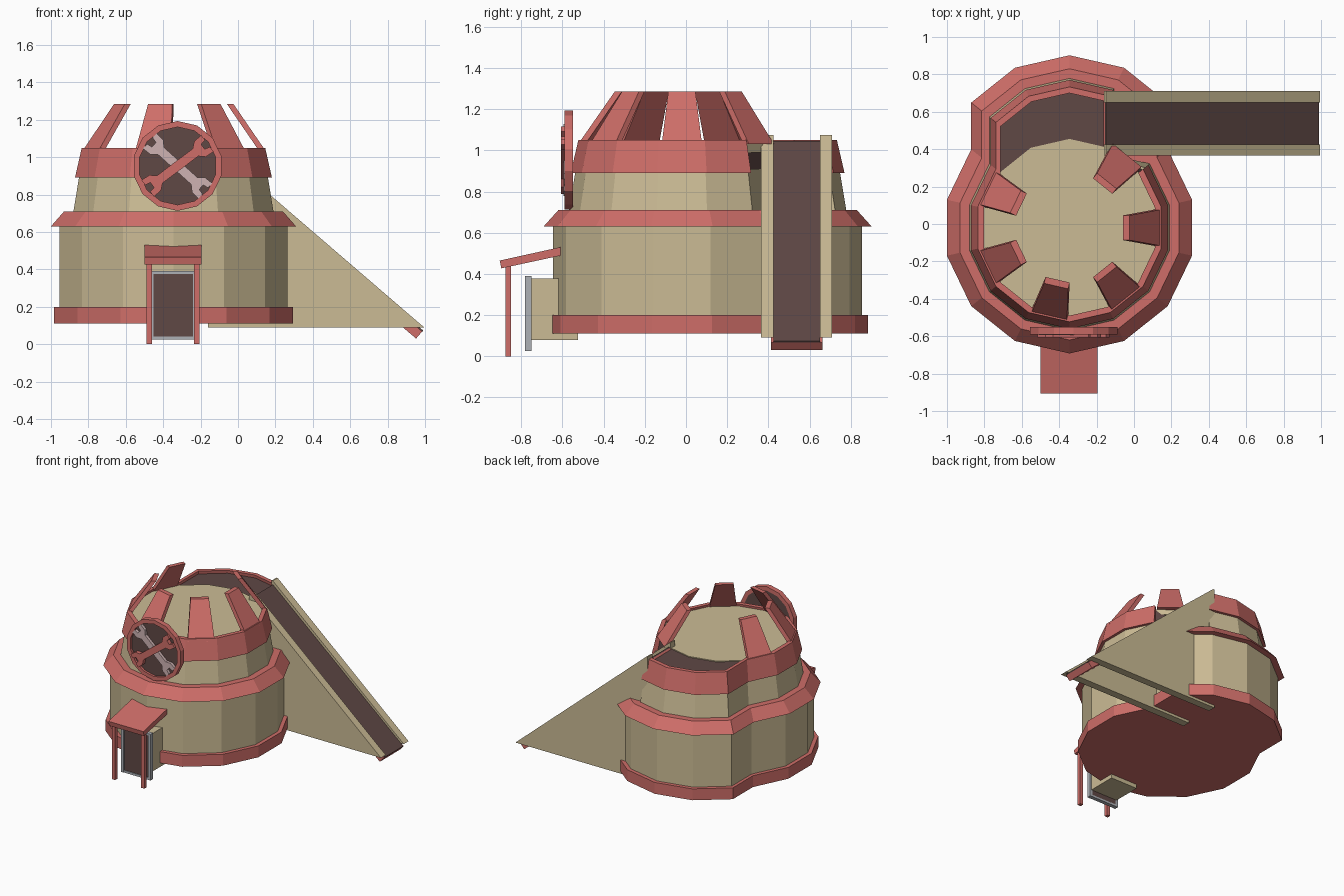
import bpy, bmesh
from math import sin, cos, pi, radians
from mathutils import Vector, Matrix

if "Cube" in bpy.data.objects:
    bpy.data.objects.remove(bpy.data.objects["Cube"])

CX, CY, SHIFT, N = -0.345, -0.02, 0.25, 14


def material(name, c):
    m = bpy.data.materials.new(name)
    m.diffuse_color = (*c, 1)
    m.use_nodes = True
    m.node_tree.nodes["Principled BSDF"].inputs["Base Color"].default_value = m.diffuse_color
    return m


RED = material("red_clay", (0.62, 0.155, 0.14))
TAN = material("sandstone", (0.60, 0.50, 0.30))
DARK = material("dark_wood", (0.115, 0.065, 0.06))
GREY = material("grey_metal", (0.42, 0.44, 0.47))
PALE = material("pale_bone", (0.62, 0.45, 0.45))


def loft(name, sections, mat, wrap=False):
    """Skin equal-sized closed sections; cap both ends unless wrapped."""
    bm = bmesh.new()
    rows = [[bm.verts.new(p) for p in s] for s in sections]
    n = len(rows[0])
    pairs = list(zip(rows, rows[1:])) + ([(rows[-1], rows[0])] if wrap else [])
    for a, b in pairs:
        for i in range(n):
            j = (i + 1) % n
            bm.faces.new((a[i], a[j], b[j], b[i]))
    if not wrap:
        bm.faces.new(rows[0])
        bm.faces.new(rows[-1])
    bmesh.ops.recalc_face_normals(bm, faces=bm.faces)
    me = bpy.data.meshes.new(name)
    bm.to_mesh(me)
    bm.free()
    me.materials.append(mat)
    ob = bpy.data.objects.new(name, me)
    bpy.context.collection.objects.link(ob)
    return ob


def box(name, x, y, z, mat):
    return loft(name, [[(x[0], y[0], h), (x[1], y[0], h), (x[1], y[1], h), (x[0], y[1], h)] for h in z], mat)


def prism_y(name, xz, y0, y1, mat):
    return loft(name, [[(x, y, z) for x, z in xz] for y in (y0, y1)], mat)


def corner(k, r, z, shift=0):
    a = -pi / 2 + k * 2 * pi / N
    return (CX + r * cos(a), CY + r * sin(a) + shift, z)


def lower(r, z):
    """Round plan with its back stretched backwards."""
    return ([corner(k, r, z, SHIFT) for k in range(5, 10)]
            + [corner(k, r, z) for k in range(9, N + 6)])


def upper_path(r, z):
    """Same plan, open where the ramp arrives."""
    return ([corner(k, r, z, SHIFT) for k in range(6, 10)]
            + [corner(k, r, z) for k in range(9, N + 6)])


def upper(r, z):
    return upper_path(r, z) + [(-0.14, 0.37, z)]


# Tower body
loft("base_band", [lower(0.655, 0.11), lower(0.655, 0.2)], RED)
loft("lower_wall", [lower(0.625, 0.19), lower(0.625, 0.64)], TAN)
loft("eave", [lower(0.672, 0.63), lower(0.60, 0.71)], RED)
loft("upper_wall", [upper(0.55, 0.70), upper(0.515, 0.91)], TAN)
loft("walkway_floor", [upper(0.50, 0.90), upper(0.475, 1.025)], DARK)
loft("roof_floor", [[corner(k, 0.475, z) for k in range(N)] for z in (0.99, 1.032)], TAN)

# Parapet ring, open at the ramp
profile = [(0.54, 0.89), (0.503, 1.05), (0.47, 1.05), (0.50, 0.89)]
loft("parapet", list(zip(*[upper_path(r, z) for r, z in profile])), RED)

# Roof slabs leaning inwards
for i in range(7):
    if i == 2:
        continue
    rot = Matrix.Translation((CX, CY, 0)) @ Matrix.Rotation(i * 2 * pi / 7, 4, 'Z')
    secs = []
    for r0, r1, w, z in ((0.46, 0.495, 0.098, 1.03), (0.285, 0.32, 0.066, 1.285)):
        secs.append([rot @ Vector(p) for p in ((r0, -w, z), (r1, -w, z), (r1, w, z), (r0, w, z))])
    loft(f"roof_slab_{i}", secs, RED)

# Round sign
SX, SZ = -0.323, 0.953


def disc(r, y):
    return [(SX + r * sin(k * 2 * pi / N), y, SZ + r * cos(k * 2 * pi / N)) for k in range(N)]


loft("sign_rim", [disc(0.24, -0.55), disc(0.24, -0.59), disc(0.208, -0.59), disc(0.208, -0.55)], RED, True)
loft("sign_panel", [disc(0.215, -0.553), disc(0.215, -0.572)], DARK)
for name, ang, y0, y1, mat in (("cross_bar_back", -42, -0.594, -0.57, PALE),
                               ("cross_bar_front", 37, -0.606, -0.575, RED)):
    end = [(0.12, 0.025), (0.15, 0.052), (0.20, 0.055), (0.20, 0.022), (0.17, 0.016)]
    right = end + [(x, -z) for x, z in reversed(end)]
    pts = right + [(-x, -z) for x, z in right]
    c, s = cos(radians(ang)), sin(radians(ang))
    prism_y(name, [(SX + x * c - z * s, SZ + x * s + z * c) for x, z in pts], y0, y1, mat)

# Porch and doorway
DX = -0.347
loft("porch_roof", [[(x, -0.905, 0.465), (x, -0.61, 0.53), (x, -0.605, 0.49), (x, -0.897, 0.427)]
                    for x in (DX - 0.153, DX + 0.153)], RED)
for side in (-1, 1):
    x = DX + side * 0.127
    box(f"porch_post_{side}", (x - 0.014, x + 0.014), (-0.877, -0.849), (0, 0.45), RED)
    x = DX + side * 0.118
    box(f"door_jamb_{side}", (x - 0.012, x + 0.012), (-0.782, -0.75), (0.025, 0.39), GREY)
box("door_box", (DX - 0.118, DX + 0.118), (-0.752, -0.525), (0.078, 0.378), TAN)
box("door_lintel", (DX - 0.11, DX + 0.11), (-0.78, -0.75), (0.375, 0.39), GREY)
box("door_sill", (DX - 0.11, DX + 0.11), (-0.78, -0.75), (0.025, 0.042), GREY)
box("door_panel", (DX - 0.108, DX + 0.108), (-0.774, -0.75), (0.04, 0.376), DARK)

# Ramp: two triangular side walls with a sunken deck
for name, y0, y1 in (("ramp_wall_front", 0.365, 0.425), ("ramp_wall_back", 0.65, 0.71)):
    prism_y(name, [(-0.16, 0.09), (0.995, 0.09), (-0.15, 1.075), (-0.16, 1.075)], y0, y1, TAN)
prism_y("ramp_slab", [(0.985, 0.068), (0.952, 0.03), (-0.186, 1.0), (-0.153, 1.038)], 0.412, 0.662, RED)
prism_y("ramp_deck", [(0.99, 0.073), (0.985, 0.066), (-0.155, 1.037), (-0.15, 1.045)], 0.424, 0.651, DARK)
